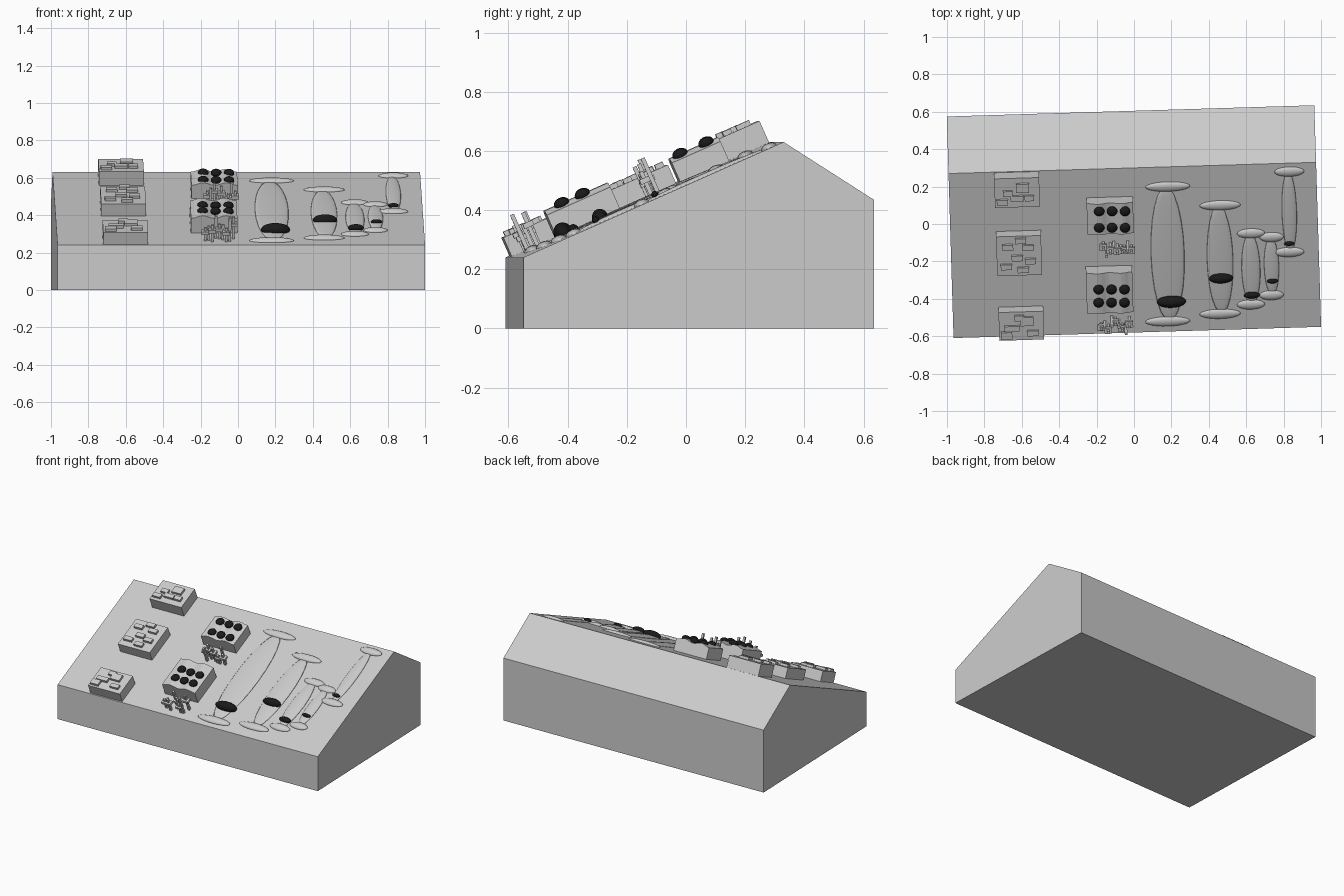
import bpy, bmesh, math, random
from mathutils import Matrix, Vector

if "Cube" in bpy.data.objects:
    bpy.data.objects.remove(bpy.data.objects["Cube"])

random.seed(4)
TURN = math.radians(1.75)
TILT = math.atan2(0.39, 0.88)
S, C = math.sin(TILT), math.cos(TILT)
Z_TURN = Matrix.Rotation(TURN, 4, 'Z')
# Frame lying on the sloped face: x across, y up the slope, z along its normal
SLOPE = Z_TURN @ Matrix.Translation((0, -0.58, 0.24)) @ Matrix.Rotation(TILT, 4, 'X')

dark = bpy.data.materials.new("dark")
dark.diffuse_color = (0.01, 0.01, 0.01, 1)
dark.use_nodes = True
dark.node_tree.nodes["Principled BSDF"].inputs["Base Color"].default_value = dark.diffuse_color


def on_slope(x, y, w=0.0):
    """Plan position and height above the slope -> slope coordinates."""
    u = x + y * math.sin(TURN)
    v = (y - x * math.sin(TURN) + 0.58 + w * S) / C
    return Vector((u, v, w))


def finish(name, bm, matrix, mat=None, smooth=False):
    bmesh.ops.recalc_face_normals(bm, faces=bm.faces[:])
    me = bpy.data.meshes.new(name)
    bm.to_mesh(me)
    bm.free()
    for p in me.polygons:
        p.use_smooth = smooth
    ob = bpy.data.objects.new(name, me)
    ob.matrix_world = matrix
    if mat:
        me.materials.append(mat)
    bpy.context.collection.objects.link(ob)
    return ob


def prism(name, profile, direction, matrix):
    """Extrude a closed outline of 3D points along a direction."""
    bm = bmesh.new()
    face = bm.faces.new([bm.verts.new(p) for p in profile])
    ext = bmesh.ops.extrude_face_region(bm, geom=[face])
    bm.faces.new
    bmesh.ops.translate(bm, vec=direction,
                        verts=[g for g in ext["geom"] if isinstance(g, bmesh.types.BMVert)])
    return finish(name, bm, matrix)


def add_box(bm, centre, size):
    m = Matrix.Translation(centre) @ Matrix.Diagonal((*size, 1))
    bmesh.ops.create_cube(bm, size=1, matrix=m)


def ellipsoid(name, centre, radii, mat=None):
    bm = bmesh.new()
    bmesh.ops.create_uvsphere(bm, u_segments=24, v_segments=12, radius=1,
                              matrix=Matrix.Diagonal((*radii, 1)))
    return finish(name, bm, SLOPE @ Matrix.Translation(centre), mat, True)


# Wedge-shaped base
W = 0.983
outline = [(-W, y, z) for y, z in
           [(-0.58, 0), (0.605, 0), (0.605, 0.435), (0.30, 0.63), (-0.58, 0.24)]]
prism("base", outline, (2 * W, 0, 0), Z_TURN)

# Left column: blocks with small raised plates
# (name, x, y of top face centre, length, height, plates as offsets and sizes)
blocks = [
    ("upper", -0.625, 0.167, 0.17, 0.08,
     [(0.03, 0.03, 0.07, 0.05), (-0.05, 0.0, 0.05, 0.03), (0.0, -0.03, 0.07, 0.03),
      (0.065, -0.03, 0.05, 0.03), (-0.08, -0.05, 0.06, 0.03)]),
    ("middle", -0.614, -0.17, 0.23, 0.07,
     [(0.01, 0.09, 0.06, 0.03), (-0.06, 0.055, 0.06, 0.03), (0.05, 0.05, 0.06, 0.03),
      (-0.01, -0.01, 0.06, 0.03), (0.06, -0.03, 0.06, 0.03), (-0.07, -0.06, 0.06, 0.03),
      (0.02, -0.08, 0.06, 0.03)]),
    ("lower", -0.602, -0.545, 0.165, 0.07,
     [(0.03, 0.03, 0.07, 0.05), (-0.05, -0.01, 0.08, 0.03), (-0.01, 0.05, 0.05, 0.03),
      (0.06, -0.04, 0.06, 0.03), (-0.08, -0.05, 0.06, 0.04)]),
]
for name, x, y, length, h, plates in blocks:
    top = on_slope(x, y, h)
    bm = bmesh.new()
    add_box(bm, top - Vector((0, 0, h / 2)), (0.24, length, h))
    finish(name + "_block", bm, SLOPE)
    bm = bmesh.new()
    for du, dv, su, sv in plates:
        add_box(bm, top + Vector((du, dv, 0.005)), (su, sv, 0.022))
    finish(name + "_block_plates", bm, SLOPE)

# Middle column: wavy-topped trays, each holding six dark eggs
for name, x, y, length, h, rows in [("lower", -0.13, -0.372, 0.235, 0.10, (-0.42, -0.35)),
                                    ("upper", -0.127, 0.025, 0.18, 0.09, (-0.02, 0.068))]:
    c = on_slope(x, y, h)
    n = 12
    wave = [(c.x + 0.124 - 0.248 * i / n, c.y - length / 2,
             h - 0.006 - 0.008 * math.cos(2 * math.pi * 2 * i / n)) for i in range(n + 1)]
    foot = [(c.x - 0.124, c.y - length / 2, 0), (c.x + 0.124, c.y - length / 2, 0)]
    prism(name + "_egg_tray", foot + wave, (0, length, 0), SLOPE)
    for row in rows:
        for k in (-1, 0, 1):
            ellipsoid(name + "_egg", on_slope(x + 0.01 + 0.069 * k, row, h),
                      (0.028, 0.027, 0.02), dark)

# Middle column: clusters of pins tied by small bars
for name, x0, y0 in [("lower", -0.10, -0.515), ("upper", -0.09, -0.115)]:
    bm = bmesh.new()
    for k in range(9):
        p = on_slope(x0 - 0.075 + 0.0187 * k, y0 + random.uniform(-0.03, 0.025))
        h = random.uniform(0.07, 0.14)
        add_box(bm, p + Vector((0, 0, h / 2)), (0.014, 0.014, h))
        if k % 2 == 0:
            add_box(bm, p + Vector((0, 0, h * 0.65)), (0.04, 0.035, 0.018))
    finish(name + "_pins", bm, SLOPE)

# Right column: shallow trunks with a lens at each end and a dark dome
# (x, bottom y, top y, trunk width, lens width, dome x, dome y, dome radius)
for x, yb, yt, tw, lw, dx, dy, r in [
        (0.18, -0.52, 0.20, 0.18, 0.24, 0.20, -0.415, 0.078),
        (0.46, -0.48, 0.10, 0.14, 0.22, 0.465, -0.29, 0.065),
        (0.625, -0.43, -0.05, 0.10, 0.15, 0.63, -0.38, 0.043),
        (0.735, -0.38, -0.07, 0.08, 0.13, 0.74, -0.305, 0.03),
        (0.83, -0.15, 0.28, 0.08, 0.16, 0.83, -0.105, 0.028)]:
    low, high = on_slope(x, yb), on_slope(x, yt)
    ellipsoid("trunk", (low + high) / 2, (tw / 2, (high.y - low.y) / 2, 0.011))
    for end in (low, high):
        ellipsoid("trunk_end", end, (lw / 2, 0.028, 0.016))
    ellipsoid("dome", on_slope(dx, dy, 0.012), (r, r * 0.42, r * 0.45), dark)
